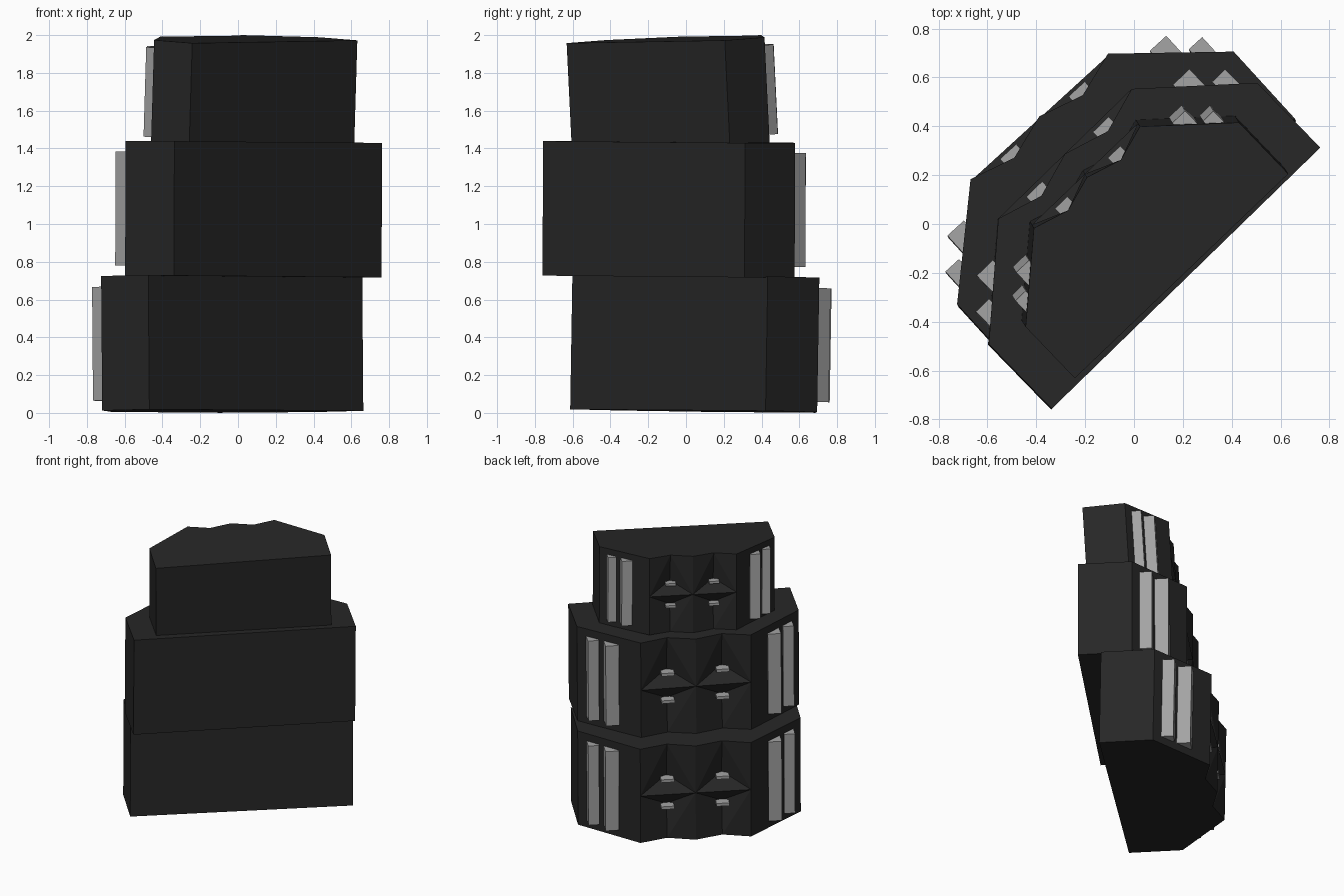
import bpy, bmesh
from math import radians
from mathutils import Matrix, Vector

cube = bpy.data.objects.get("Cube")
if cube:
    bpy.data.objects.remove(cube, do_unlink=True)


def make_material(name, rgb):
    mat = bpy.data.materials.new(name)
    mat.use_nodes = True
    mat.diffuse_color = (*rgb, 1)
    mat.node_tree.nodes["Principled BSDF"].inputs["Base Color"].default_value = (*rgb, 1)
    return mat


BLACK = make_material("cabinet black", (0.02, 0.02, 0.02))
GREY = make_material("driver grey", (0.37, 0.37, 0.37))

# Cabinet plan, back edge on y = 0, baffle toward +y
HEIGHT = 0.712
SIDE, SIDE_DEPTH = 0.767, 0.37
PEAK, FRONT = 0.381, 0.711
VALLEY, VALLEY_DEPTH = 0.19, 0.655
APEX_DEPTH, APEX_RISE = 0.62, 0.11


def finish(bm, name, mat, matrix):
    bmesh.ops.recalc_face_normals(bm, faces=bm.faces)
    mesh = bpy.data.meshes.new(name)
    bm.to_mesh(mesh)
    bm.free()
    mesh.materials.append(mat)
    obj = bpy.data.objects.new(name, mesh)
    bpy.context.collection.objects.link(obj)
    obj.matrix_world = matrix
    return obj


def build_cabinet(name, matrix):
    bm = bmesh.new()
    mid = HEIGHT / 2

    def face(*points):
        bm.faces.new([bm.verts.new(p) for p in points])

    half = [(SIDE, 0), (SIDE, SIDE_DEPTH), (PEAK, FRONT), (VALLEY, VALLEY_DEPTH)]
    outline = half + [(0, FRONT)] + [(-x, y) for x, y in reversed(half)]
    # Lid, floor and back
    for z in (0, HEIGHT):
        face(*[(x, y, z) for x, y in outline])
    face((-SIDE, 0, 0), (SIDE, 0, 0), (SIDE, 0, HEIGHT), (-SIDE, 0, HEIGHT))
    for s in (1, -1):
        # Side wall and angled front wall
        face((s * SIDE, 0, 0), (s * SIDE, SIDE_DEPTH, 0),
             (s * SIDE, SIDE_DEPTH, HEIGHT), (s * SIDE, 0, HEIGHT))
        face((s * SIDE, SIDE_DEPTH, 0), (s * PEAK, FRONT, 0), (s * PEAK, FRONT, mid),
             (s * PEAK, FRONT, HEIGHT), (s * SIDE, SIDE_DEPTH, HEIGHT))
        # Faceted baffle: an upper and a lower hollow on each side
        for edge, sign in ((0, -1), (HEIGHT, 1)):
            rim = (s * VALLEY, VALLEY_DEPTH, edge)
            apex = (s * VALLEY, APEX_DEPTH, mid + sign * APEX_RISE)
            for x in (PEAK, 0):
                face((s * x, FRONT, edge), rim, (s * x, FRONT, mid))
                face(rim, apex, (s * x, FRONT, mid))
            face(apex, (s * PEAK, FRONT, mid), (0, FRONT, mid))
    bmesh.ops.remove_doubles(bm, verts=bm.verts, dist=0.0005)
    return finish(bm, name, BLACK, matrix)


def build_blocks(name, blocks, matrix):
    """Grey blocks given as (low corner, high corner), mirrored across x."""
    bm = bmesh.new()
    for low, high in blocks:
        low, high = Vector(low), Vector(high)
        for s in (1, -1):
            centre = (low + high) / 2
            centre.x *= s
            bmesh.ops.create_cube(
                bm, size=1,
                matrix=Matrix.Translation(centre) @ Matrix.Diagonal((*(high - low), 1)))
    return finish(bm, name, GREY, matrix)


MARGIN = 0.055
BARS = [((0.515, 0.48, MARGIN), (0.607, 0.605, HEIGHT - MARGIN)),
        ((0.637, 0.39, MARGIN), (0.712, 0.502, HEIGHT - MARGIN))]
HORNS = [((VALLEY - 0.045, 0.62, z - 0.011), (VALLEY + 0.045, 0.695, z + 0.011))
         for z in (HEIGHT / 2 - 0.11, HEIGHT / 2 + 0.095)]

# Stack: name, back-bottom position, yaw, pitch, roll, scale
STACK = [
    ("lower", (0.097, -0.096, 0.015), 42.4, -1.0, 0.3, 1.0),
    ("middle", (0.21, -0.225, 0.722), 44.2, 0.0, 0.35, 1.0),
    ("upper", (0.178, -0.186, 1.404), 43.8, 3.2, -0.7, 0.789),
]
for level, place, yaw, pitch, roll, scale in STACK:
    matrix = (Matrix.Translation(place)
              @ Matrix.Rotation(radians(yaw), 4, 'Z')
              @ Matrix.Rotation(radians(pitch), 4, 'X')
              @ Matrix.Rotation(radians(roll), 4, 'Y')
              @ Matrix.Scale(scale, 4))
    build_cabinet(level + "_cabinet", matrix)
    build_blocks(level + "_bars", BARS, matrix)
    build_blocks(level + "_horns", HORNS, matrix)
